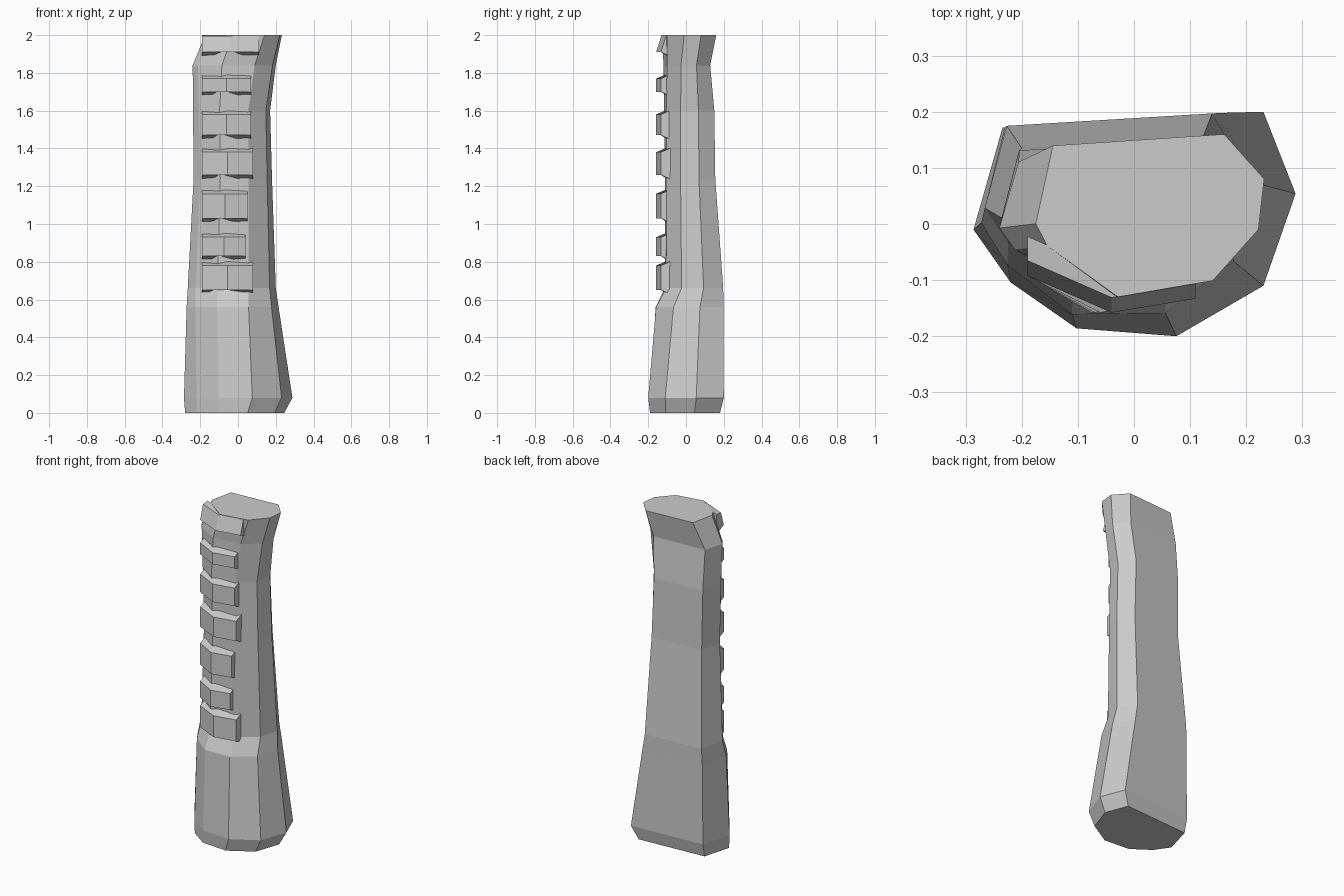
import bpy, bmesh

if "Cube" in bpy.data.objects:
    bpy.data.objects.remove(bpy.data.objects["Cube"])


def loft(name, rings):
    """Closed solid from equal-length rings of 3D points, low to high."""
    bm = bmesh.new()
    vs = [[bm.verts.new(p) for p in r] for r in rings]
    n = len(rings[0])
    for a, b in zip(vs, vs[1:]):
        for i in range(n):
            j = (i + 1) % n
            bm.faces.new((a[i], a[j], b[j], b[i]))
    bm.faces.new(vs[0][::-1])
    bm.faces.new(vs[-1])
    bmesh.ops.recalc_face_normals(bm, faces=bm.faces)
    mesh = bpy.data.meshes.new(name)
    bm.to_mesh(mesh)
    bm.free()
    obj = bpy.data.objects.new(name, mesh)
    bpy.context.collection.objects.link(obj)


# Stone pillar: foot outline blends into top outline, fitted to extents per level
foot = [(-1, -.05), (-.77, -.52), (-.36, -.93), (.26, -1),
        (.8, -.55), (1, .27), (.8, 1), (-.82, .86)]
top = [(-1, -.1), (-.9, -.37), (-.28, -1), (.55, -.8),
       (.95, -.17), (1, .45), (.65, 1), (-.85, .86)]


def section(z, left, right, front, back, t):
    ring = []
    for (ax, ay), (bx, by) in zip(foot, top):
        u, v = ax + (bx - ax) * t, ay + (by - ay) * t
        ring.append(((left + right + u * (right - left)) / 2,
                     (front + back + v * (back - front)) / 2, z))
    return ring


# Levels: height, left, right, front, back, blend
levels = [
    (0, -.28, .245, -.19, .18, 0),
    (.08, -.286, .288, -.2, .2, 0),
    (.56, -.272, .215, -.17, .198, .3),
    (.66, -.266, .2, -.118, .197, .4),
    (1.24, -.235, .18, -.115, .155, .5),
    (1.6, -.238, .17, -.12, .15, .6),
    (1.84, -.24, .2, -.12, .128, .8),
    (2, -.175, .232, -.13, .16, 1),
]
loft("stone_pillar", [section(*level) for level in levels])


# Raised slabs between the carved notches, with sloping upper and lower faces
def slab(name, bottom, height, right):
    left = -.19
    front = [(left, -.092), ((left + right) / 2, -.158), (right, -.133)]
    inner = [(x, y + .07) for x, y in reversed(front)]
    outer_top = bottom + height
    inner_top = min(2, outer_top + .03)
    lean = .027 if outer_top > 1.98 else 0
    low = [(x, y, bottom) for x, y in front]
    low += [(x, y, bottom - .03) for x, y in inner]
    high = [(x, y + lean, outer_top) for x, y in front]
    high += [(x, y, inner_top) for x, y in inner]
    loft(name, [low, high])


slabs = [(.65, .13, .08), (.83, .1, .04), (1.03, .13, .05), (1.26, .12, .08),
         (1.47, .11, .07), (1.7, .07, .07), (1.91, .085, .11)]
for i, s in enumerate(slabs):
    slab(f"notch_slab_{i + 1}", *s)
